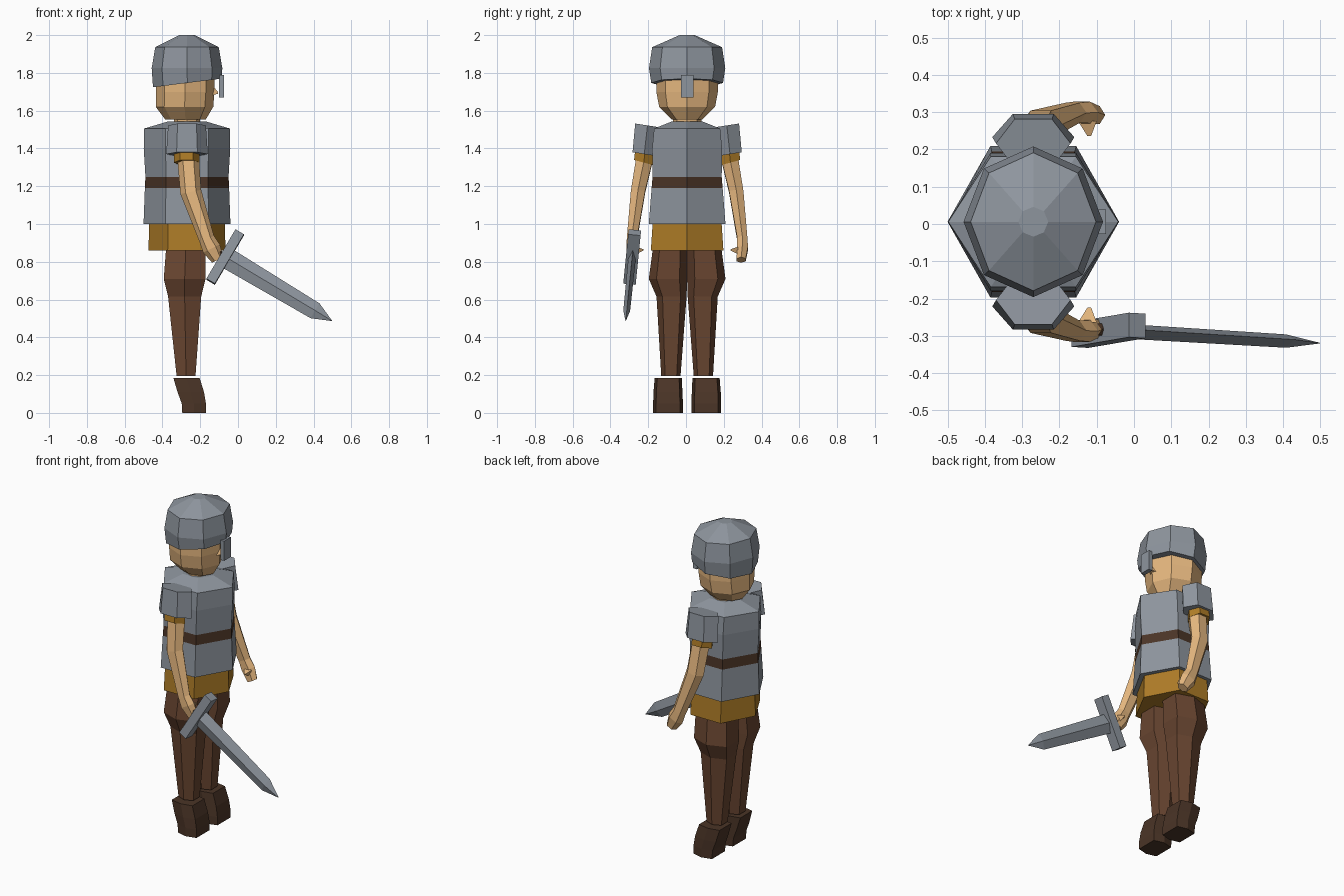
import bpy, bmesh, math
from mathutils import Vector as V

if "Cube" in bpy.data.objects:
    bpy.data.objects.remove(bpy.data.objects["Cube"])

CX, CY = -0.27, 0.006   # body axis


def mat(name, c):
    m = bpy.data.materials.new(name)
    m.diffuse_color = (*c, 1)
    m.use_nodes = True
    m.node_tree.nodes["Principled BSDF"].inputs["Base Color"].default_value = m.diffuse_color
    return m


STEEL = mat("steel", (0.27, 0.30, 0.34))
SKIN = mat("skin", (0.78, 0.47, 0.21))
GOLD = mat("cloth", (0.42, 0.20, 0.02))
PANTS = mat("trousers", (0.14, 0.06, 0.03))
LEATHER = mat("leather", (0.07, 0.035, 0.02))


def ngon(c, u, v, n=8):
    c, u, v = V(c), V(u), V(v)
    return [c + u * math.cos(2 * math.pi * i / n) + v * math.sin(2 * math.pi * i / n) for i in range(n)]


def hexa(c, u, v, k=0.5):
    # hexagon with points at +-u and flat sides at +-v
    c, u, v = V(c), V(u), V(v)
    return [c + u, c + u * k + v, c - u * k + v, c - u, c - u * k - v, c + u * k - v]


def loft(name, rings, m):
    bm = bmesh.new()
    rs = [[bm.verts.new(p) for p in r] for r in rings]
    n = len(rs[0])
    for a, b in zip(rs, rs[1:]):
        for i in range(n):
            j = (i + 1) % n
            bm.faces.new((a[i], a[j], b[j], b[i]))
    bm.faces.new(rs[0][::-1])
    bm.faces.new(rs[-1])
    bmesh.ops.recalc_face_normals(bm, faces=bm.faces)
    me = bpy.data.meshes.new(name)
    bm.to_mesh(me)
    bm.free()
    me.materials.append(m)
    ob = bpy.data.objects.new(name, me)
    bpy.context.collection.objects.link(ob)
    return ob


def body(z, rx, ry, cx=CX):
    return hexa((cx, CY, z), (rx, 0, 0), (0, ry, 0))


def head(z, rx, ry, cx=CX, tilt=0):
    return ngon((cx, CY, z), (rx, 0, tilt), (0, ry, 0))


def box(name, c, u, v, w, m):
    c, u, v, w = V(c), V(u), V(v), V(w)
    loft(name, [[c + w * s + u * a + v * b for a, b in ((1, 1), (-1, 1), (-1, -1), (1, -1))] for s in (-1, 1)], m)


# Torso armour, belt, skirt
loft("upper_breastplate", [body(1.25, .22, .183), body(1.40, .229, .185), body(1.505, .228, .175),
                           body(1.543, .10, .08)], STEEL)
loft("belt", [body(1.19, .223, .188), body(1.25, .22, .183)], LEATHER)
loft("lower_breastplate", [body(1.0, .23, .203), body(1.19, .223, .188)], STEEL)
loft("tunic_skirt", [body(.86, .204, .192), body(1.01, .20, .182)], GOLD)

# Head and helmet
loft("neck", [head(1.50, .07, .075), head(1.57, .07, .075)], SKIN)
loft("head", [head(1.553, .107, .08, -.278), head(1.62, .152, .148, -.283), head(1.70, .155, .163, -.28),
              head(1.80, .155, .163, -.28)], SKIN)
loft("helmet", [head(1.747, .182, .19, -.268, .023), head(1.825, .187, .202), head(1.936, .168, .185),
                head(2.0, .04, .04)], STEEL)
box("nose_guard", (-.088, CY, 1.73), (.013, 0, 0), (0, .033, 0), (0, 0, .06), STEEL)
loft("nose", [[(-.14, CY - .025, 1.68), (-.14, CY + .025, 1.68), (-.14, CY, 1.74)],
              [(-.105, CY - .005, 1.69), (-.105, CY + .005, 1.69), (-.107, CY, 1.70)]], SKIN)

for s, side in ((-1, "right"), (1, "left")):
    def P(x, y, z):
        return V((x, CY + s * y, z))

    def D(x, y, z):
        return V((x, s * y, z))

    # Leg and boot: z, x range, y range
    leg = [(.195, -.325, -.225, .035, .137), (.615, -.37, -.195, .003, .162),
           (.71, -.393, -.172, 0, .203), (.88, -.38, -.172, 0, .18)]
    loft(side + "_leg", [hexa(P((a + b) / 2, (c + d) / 2, z), D(0, (d - c) / 2, 0), D((b - a) / 2, 0, 0), .6)
                         for z, a, b, c, d in leg], PANTS)
    boot = [(0, -.295, -.17, .022, .18), (.05, -.298, -.17, .022, .18),
            (.11, -.32, -.18, .025, .178), (.185, -.342, -.203, .028, .172)]
    loft(side + "_boot", [hexa(P((a + b) / 2, (c + d) / 2, z), D(0, (d - c) / 2, 0), D((b - a) / 2, 0, 0), .8)
                          for z, a, b, c, d in boot], LEATHER)

    # Shoulder pad and sleeve
    loft(side + "_shoulder_pad", [hexa(P(CX, .21, 1.522), D(.10, 0, 0), D(0, .065, .01)),
                                  hexa(P(CX, .227, 1.37), D(.11, 0, 0), D(0, .062, .01))], STEEL)
    loft(side + "_sleeve", [hexa(P(-.272, .22, 1.42), D(.068, 0, 0), D(0, .05, .01)),
                            hexa(P(-.272, .229, 1.325), D(.068, 0, 0), D(0, .052, .014))], GOLD)

    # Arm with hand
    arm = [(-.265, .222, 1.36, .057, .046, .1), (-.25, .26, 1.17, .055, .038, .2),
           (-.165, .292, .92, .038, .027, .45), (-.14, .293, .87, .044, .029, .5),
           (-.107, .286, .81, .03, .024, .5)]
    loft(side + "_arm", [hexa(P(x, y, z), D(a, 0, a * t), D(0, b, 0)) for x, y, z, a, b, t in arm], SKIN)
    loft(side + "_thumb", [[P(-.15, .27, .88), P(-.10, .27, .88), P(-.115, .27, .84)],
                           [P(-.125, .23, .866), P(-.115, .23, .866), P(-.12, .23, .86)]], SKIN)

# Sword
axis = V((.857, -.052, -.512)).normalized()
across = V((.153, .026, .26)).normalized()
flat = axis.cross(across)
hub = V((-.068, -.285, .825))
box("sword_guard", hub, axis * .026, flat * .033, across * .152, STEEL)
loft("sword_grip", [ngon(hub - axis * d, across * .018, flat * .018, 6) for d in (.06, 0)], LEATHER)
loft("sword_blade", [ngon(hub + axis * d, across * w, flat * t, 4)
                     for d, w, t in ((.01, .056, .02), (.555, .046, .018), (.66, .001, .001))], STEEL)
